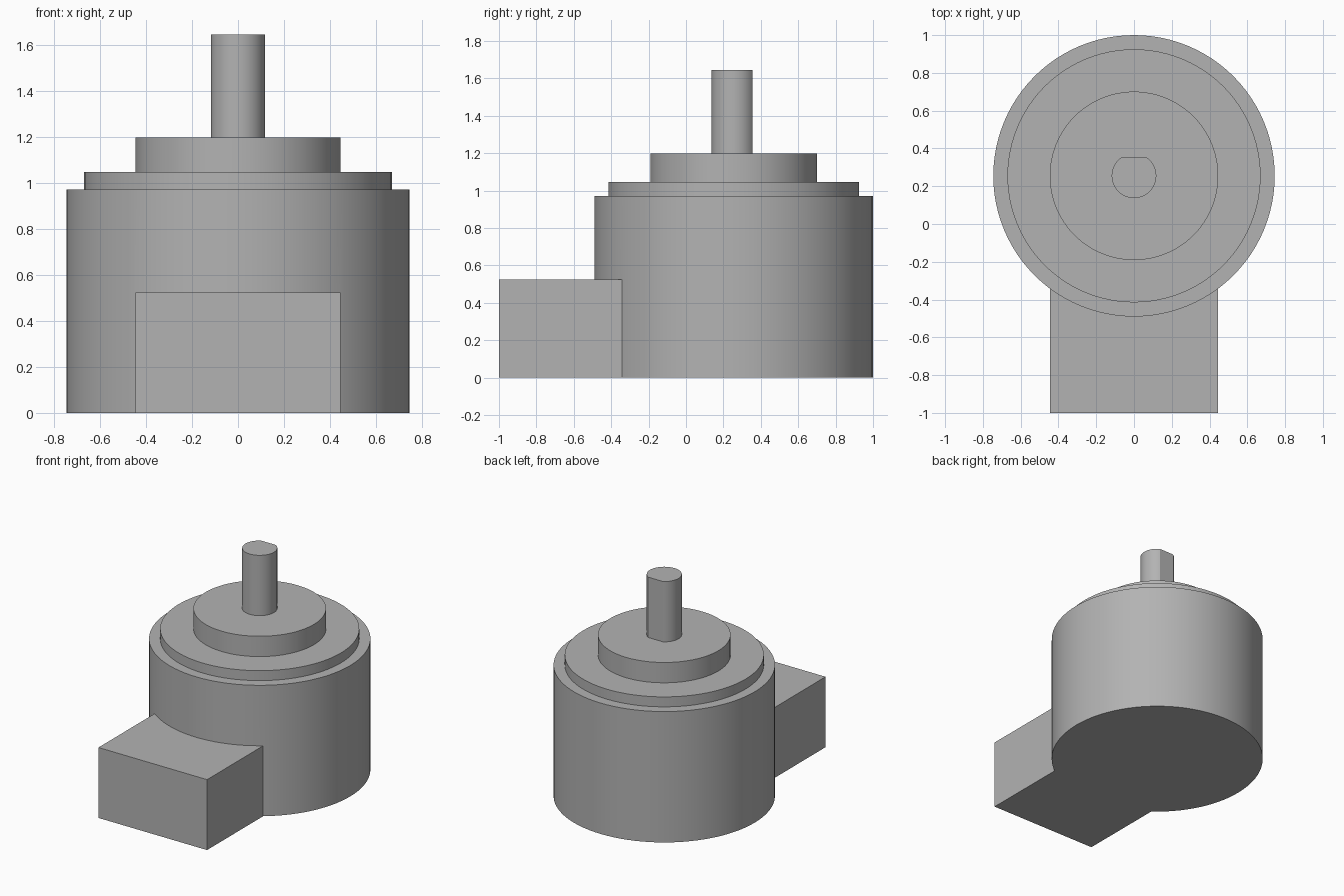
import bpy, bmesh, math
from mathutils import Vector

AXIS_Y = 0.255      # centre line of the round parts
SEGMENTS = 96

if "Cube" in bpy.data.objects:
    bpy.data.objects.remove(bpy.data.objects["Cube"])

grey = bpy.data.materials.new("plain grey")
grey.use_nodes = True
color = (0.45, 0.45, 0.45, 1)
grey.diffuse_color = color
grey.node_tree.nodes["Principled BSDF"].inputs["Base Color"].default_value = color


def circle(radius, flat=None):
    """Outline of a circle, optionally cut straight at a distance behind its centre."""
    start, sweep, count = 0, math.tau, SEGMENTS
    if flat:
        half = math.acos(flat / radius)
        start, sweep, count = math.pi / 2 + half, math.tau - 2 * half, SEGMENTS - 1
    angles = [start + sweep * i / count for i in range(SEGMENTS)]
    return [(radius * math.cos(a), AXIS_Y + radius * math.sin(a)) for a in angles]


def extrude(name, outline, bottom, top):
    """Closed prism from a plan outline."""
    bm = bmesh.new()
    face = bm.faces.new([bm.verts.new((x, y, bottom)) for x, y in outline])
    new = bmesh.ops.extrude_face_region(bm, geom=[face])["geom"]
    verts = [v for v in new if isinstance(v, bmesh.types.BMVert)]
    bmesh.ops.translate(bm, verts=verts, vec=Vector((0, 0, top - bottom)))
    bmesh.ops.recalc_face_normals(bm, faces=bm.faces)
    mesh = bpy.data.meshes.new(name)
    bm.to_mesh(mesh)
    bm.free()
    mesh.materials.append(grey)
    obj = bpy.data.objects.new(name, mesh)
    bpy.context.collection.objects.link(obj)
    return obj


# Round housing, rim step, boss and D-shaped shaft
housing = extrude("motor_housing", circle(0.745), 0, 0.972)
rim = extrude("housing_rim", circle(0.67), 0.972, 1.046)
boss = extrude("front_boss", circle(0.446), 1.046, 1.197)
shaft = extrude("output_shaft", circle(0.118, flat=0.101), 1.197, 1.645)

# Connector block merged into the housing, flush underneath
half = 0.446
block = extrude("connector_block",
                [(-half, -1), (half, -1), (half, 0), (-half, 0)], 0, 0.523)
union = housing.modifiers.new("merge_block", "BOOLEAN")
union.operation = "UNION"
union.solver = "EXACT"
union.object = block
bpy.context.view_layer.objects.active = housing
bpy.ops.object.modifier_apply(modifier=union.name)
bpy.data.objects.remove(block)

# Smooth round walls, crisp edges
bpy.ops.object.select_all(action="DESELECT")
for obj in (housing, rim, boss, shaft):
    obj.select_set(True)
bpy.ops.object.shade_smooth_by_angle(angle=math.radians(25))
